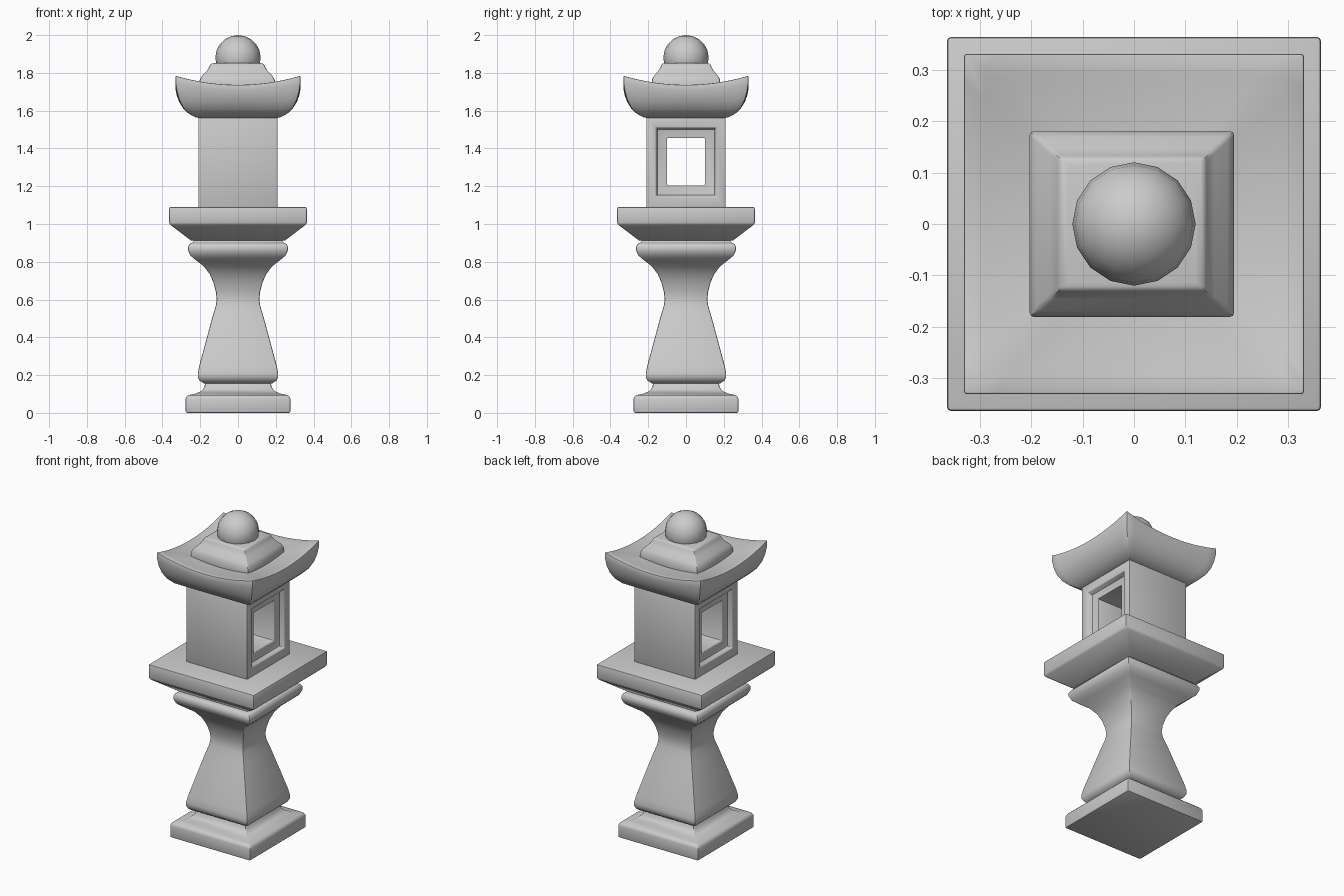
import bpy, math

if "Cube" in bpy.data.objects:
    bpy.data.objects.remove(bpy.data.objects["Cube"])


def finish(name, verts, faces, bevel=0.008):
    me = bpy.data.meshes.new(name)
    me.from_pydata(verts, [], faces)
    ob = bpy.data.objects.new(name, me)
    bpy.context.collection.objects.link(ob)
    bpy.ops.object.select_all(action='DESELECT')
    bpy.context.view_layer.objects.active = ob
    ob.select_set(True)
    bpy.ops.object.mode_set(mode='EDIT')
    bpy.ops.mesh.select_all(action='SELECT')
    bpy.ops.mesh.normals_make_consistent(inside=False)
    bpy.ops.object.mode_set(mode='OBJECT')
    if bevel:
        m = ob.modifiers.new("bevel", 'BEVEL')
        m.width, m.segments = bevel, 2
        m.limit_method, m.angle_limit = 'ANGLE', math.radians(40)
        bpy.ops.object.modifier_apply(modifier=m.name)
    bpy.ops.object.shade_smooth_by_angle(angle=math.radians(35))
    return ob


def skin(name, rings, closed=False, bevel=0.008):
    """Join equal-length rings of points with quads; cap the ends unless closed."""
    n, k = len(rings[0]), len(rings)
    verts = [p for r in rings for p in r]
    faces = [(a * n + i, a * n + (i + 1) % n, b * n + (i + 1) % n, b * n + i)
             for a in range(k if closed else k - 1) for b in [(a + 1) % k]
             for i in range(n)]
    if not closed:
        faces += [tuple(range(n))[::-1], tuple(range((k - 1) * n, k * n))]
    return finish(name, verts, faces, bevel)


def square_ring(hx, z, n=1, aspect=1.0, lift=0.0):
    """Square outline with n segments per side, corners raised by lift."""
    pts = []
    for s in range(4):
        c, d = [(1, 0), (0, 1), (-1, 0), (0, -1)][s]
        for i in range(n):
            t = -1 + 2 * i / n
            x, y = c - d * t, d + c * t
            pts.append((x * hx, y * hx * aspect, z + lift * t * t))
    return pts


def square_loft(name, profile, aspect=1.0, bevel=0.008):
    return skin(name, [square_ring(h, z, 1, aspect) for h, z in profile], bevel=bevel)


# Stepped foot with narrow neck
square_loft("foot", [(.277, 0), (.277, .082), (.265, .094), (.225, .102), (.195, .115),
                     (.178, .135), (.173, .17)])

# Waisted square pedestal
square_loft("pedestal", [(.18, .156), (.203, .17), (.213, .19), (.213, .21), (.205, .25),
                         (.17, .38), (.136, .505), (.118, .565), (.113, .60), (.117, .64),
                         (.130, .69), (.150, .735), (.180, .775), (.225, .81), (.252, .833),
                         (.264, .86), (.264, .88), (.255, .897), (.235, .903), (.235, .92)],
            bevel=0.006)

# Platform with sloping underside
square_loft("platform", [(.248, .912), (.364, 1.0), (.364, 1.09)])


# Light chamber: frame recess on both sides and a window passing through along x
def upright(x, hy, z0, z1):
    return [(x, -hy, z0), (x, hy, z0), (x, hy, z1), (x, -hy, z1)]


half = [(.21, .21, 1.08, 1.57), (.21, .16, 1.145, 1.51),
        (.18, .152, 1.153, 1.502), (.18, .10, 1.205, 1.455)]
rings = [upright(*r) for r in half] + [upright(-r[0], *r[1:]) for r in reversed(half)]
skin("light_chamber", rings, closed=True, bevel=0.005)

# Bowl-shaped roof with upswept corners and dished top
under = [(.20, 1.56), (.228, 1.566), (.262, 1.585), (.29, 1.612), (.311, 1.645),
         (.324, 1.68), (.330, 1.71), (.331, 1.737)]
top = [(.29, 1.732), (.25, 1.727), (.20, 1.723), (.15, 1.72), (.08, 1.72)]
roof = [square_ring(h, z, 12, lift=.048 * ((z - 1.56) / .177) ** 2) for h, z in under]
roof += [square_ring(h, z, 12, lift=.048 * (h / .331) ** 2) for h, z in top]
skin("roof", roof, bevel=0.005)

# Stepped cap under the finial
cap = square_loft("roof_cap", [(.199, 1.70), (.199, 1.762), (.186, 1.785), (.160, 1.812),
                               (.148, 1.832), (.142, 1.848), (.125, 1.852)], aspect=.91)
cap.location.x = -0.004

# Round finial
bpy.ops.mesh.primitive_uv_sphere_add(segments=16, ring_count=10, radius=.12,
                                     location=(0, 0, 1.88))
bpy.context.object.name = "finial"
bpy.ops.object.shade_smooth()
